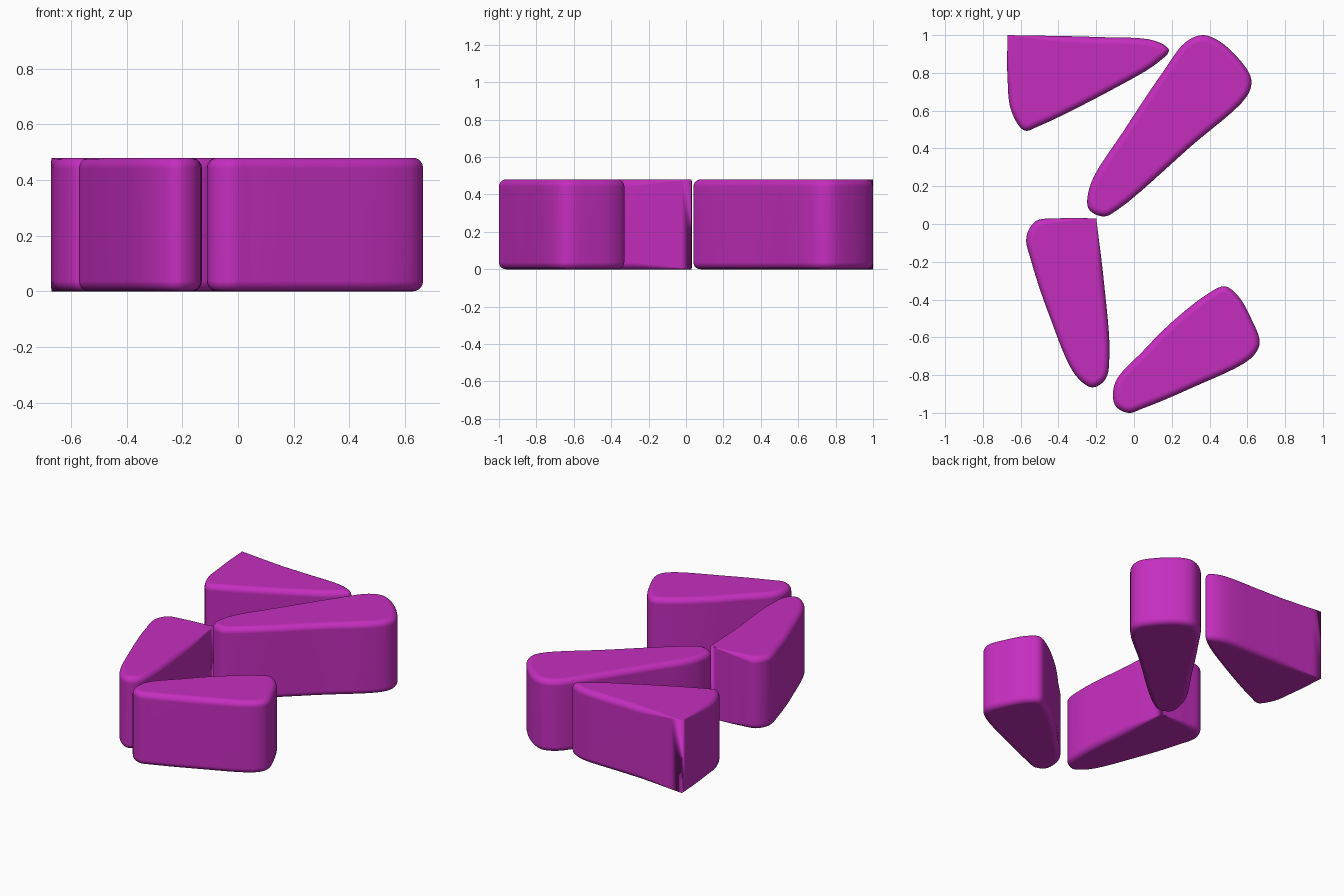
import bpy
import bmesh
import math
from mathutils import Vector

HEIGHT = 0.48
ROUND = 0.037
ROUND_STEPS = 5
SPAN_STEPS = 6

default_cube = bpy.data.objects.get("Cube")
if default_cube:
    bpy.data.objects.remove(default_cube, do_unlink=True)

# One magenta finish for every wedge
magenta = bpy.data.materials.new("magenta")
magenta.use_nodes = True
magenta.diffuse_color = (0.56, 0.027, 0.52, 1)
shader = magenta.node_tree.nodes["Principled BSDF"]
shader.inputs["Base Color"].default_value = magenta.diffuse_color
shader.inputs["Roughness"].default_value = 0.5


def centripetal(p0, p1, p2, p3, fraction):
    """Point on the smooth span between p1 and p2, without overshoot."""
    t0 = 0
    t1 = t0 + math.sqrt((p1 - p0).length)
    t2 = t1 + math.sqrt((p2 - p1).length)
    t3 = t2 + math.sqrt((p3 - p2).length)
    t = t1 + (t2 - t1) * fraction

    def blend(a, b, start, end):
        return a.lerp(b, (t - start) / (end - start))

    a = blend(p0, p1, t0, t1)
    b = blend(p1, p2, t1, t2)
    c = blend(p2, p3, t2, t3)
    return blend(blend(a, b, t0, t2), blend(b, c, t1, t3), t1, t2)


def smooth_outline(points, sharp_start):
    """Closed smooth outline; the first point may stay a sharp corner."""
    knots = [Vector(p) for p in points]
    count = len(knots)
    outline = []
    for i in range(count):
        p1, p2 = knots[i], knots[(i + 1) % count]
        p0, p3 = knots[i - 1], knots[(i + 2) % count]
        if sharp_start and i == 0:
            p0 = p1 + (p1 - p2)
        if sharp_start and i == count - 1:
            p3 = p2 + (p2 - p1)
        for step in range(SPAN_STEPS):
            outline.append(centripetal(p0, p1, p2, p3, step / SPAN_STEPS))
    return outline


def inward_normals(outline):
    """Inward directions of a clockwise outline."""
    normals = []
    for i in range(len(outline)):
        tangent = outline[(i + 1) % len(outline)] - outline[i - 1]
        normals.append(Vector((tangent.y, -tangent.x)).normalized())
    return normals


def make_wedge(name, points, sharp_start=False):
    outline = smooth_outline(points, sharp_start)
    area = sum(a.cross(b) for a, b in zip(outline, outline[1:] + outline[:1]))
    if area > 0:
        outline = outline[:1] + outline[:0:-1]
    normals = inward_normals(outline)

    # The rounding fades away toward a sharp corner
    radii = [ROUND] * len(outline)
    if sharp_start:
        radii = [ROUND * min(1, (p - outline[0]).length / 0.3) for p in outline]

    # Stacked rings: rounded bottom edge, straight wall, rounded top edge
    bm = bmesh.new()
    angles = [math.pi / 2 * i / ROUND_STEPS for i in range(ROUND_STEPS + 1)]
    levels = [(a, False) for a in reversed(angles)] + [(a, True) for a in angles]
    rings = []
    for angle, upper in levels:
        ring = []
        for point, normal, radius in zip(outline, normals, radii):
            spot = point + normal * radius * (1 - math.cos(angle))
            drop = radius * (1 - math.sin(angle))
            ring.append(bm.verts.new((spot.x, spot.y, HEIGHT - drop if upper else drop)))
        rings.append(ring)
    for low, high in zip(rings, rings[1:]):
        for i in range(len(low)):
            bm.faces.new((low[i - 1], low[i], high[i], high[i - 1]))
    bm.faces.new(rings[0])
    bm.faces.new(rings[-1])
    bmesh.ops.remove_doubles(bm, verts=bm.verts, dist=0.0002)
    bmesh.ops.recalc_face_normals(bm, faces=bm.faces)

    mesh = bpy.data.meshes.new(name)
    bm.to_mesh(mesh)
    bm.free()
    mesh.materials.append(magenta)
    wedge = bpy.data.objects.new(name, mesh)
    bpy.context.collection.objects.link(wedge)

    bpy.ops.object.select_all(action="DESELECT")
    wedge.select_set(True)
    bpy.context.view_layer.objects.active = wedge
    bpy.ops.object.shade_smooth_by_angle(angle=math.radians(40))
    weighted = wedge.modifiers.new("flat caps", "WEIGHTED_NORMAL")
    weighted.keep_sharp = True
    return wedge


# Back wedges
make_wedge("back_right_wedge", [
    (-.67, 1), (-.67, .78), (-.65, .6), (-.58, .495), (-.5, .52),
    (-.1, .72), (.12, .85), (.185, .92), (.11, .97), (-.2, .99),
], sharp_start=True)

make_wedge("back_left_wedge", [
    (.36, 1), (.44, .975), (.55, .88), (.62, .77), (.6, .68),
    (.3, .41), (-.08, .08), (-.16, .04), (-.24, .08), (-.23, .21),
    (-.05, .5), (.15, .8), (.27, .96),
])

# Front wedges
make_wedge("front_right_wedge", [
    (-.2, .03), (-.16, -.3), (-.13, -.68), (-.15, -.82), (-.22, -.865),
    (-.31, -.8), (-.45, -.48), (-.54, -.21), (-.57, -.07), (-.52, .015),
    (-.4, .03),
], sharp_start=True)

make_wedge("front_left_wedge", [
    (.48, -.33), (.55, -.38), (.62, -.5), (.665, -.63), (.62, -.71),
    (.3, -.87), (.05, -.975), (-.03, -1), (-.1, -.96), (-.1, -.84),
    (.05, -.67), (.2, -.52), (.39, -.37),
])
